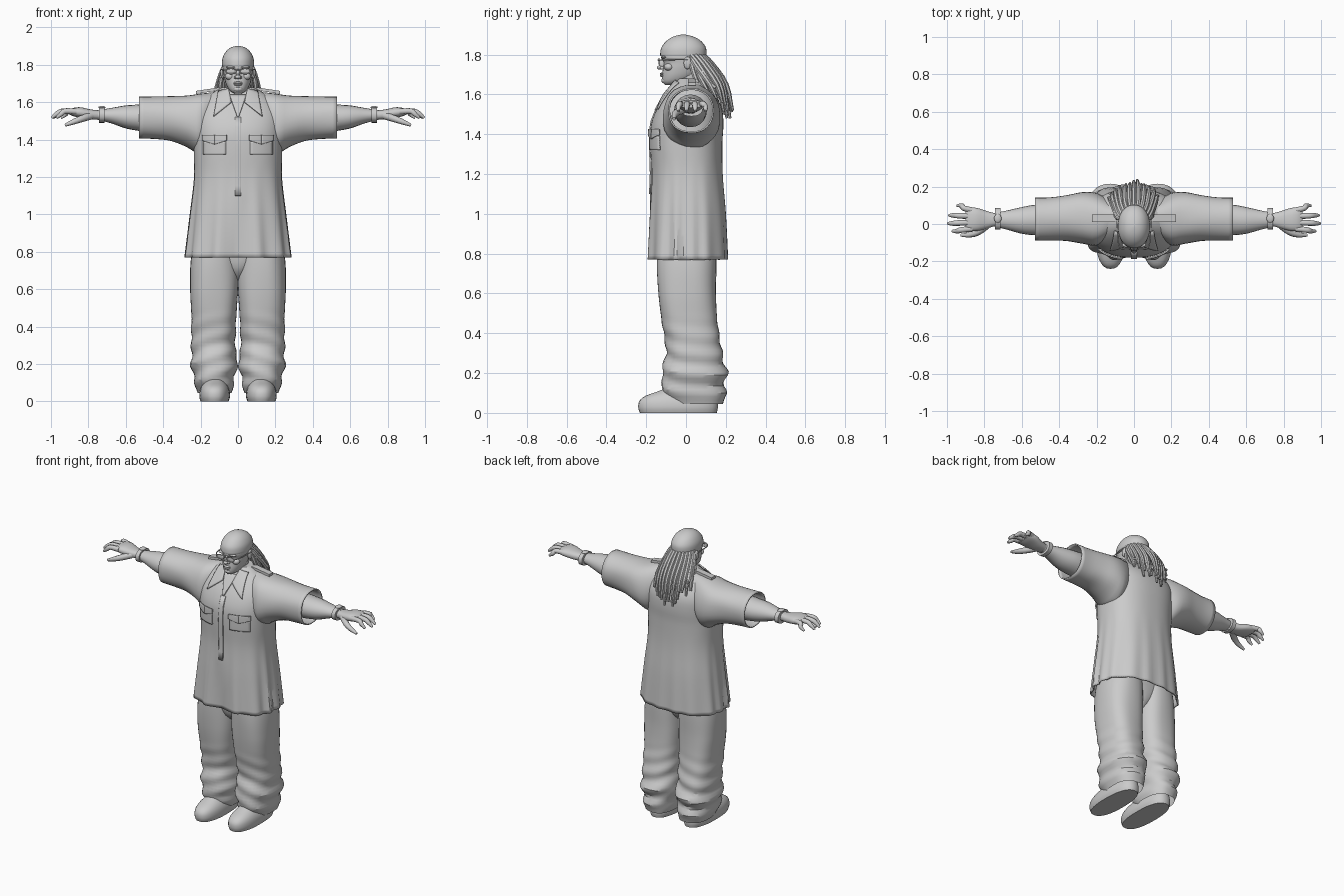
import bpy, bmesh, math, random
from mathutils import Vector

if "Cube" in bpy.data.objects:
    bpy.data.objects.remove(bpy.data.objects["Cube"])

random.seed(4)
mat = bpy.data.materials.new("plain_grey")
mat.diffuse_color = (0.6, 0.6, 0.6, 1)
mat.use_nodes = True
mat.node_tree.nodes["Principled BSDF"].inputs["Base Color"].default_value = mat.diffuse_color


def finish(name, bm, mirror=False, thick=0, angle=35):
    bmesh.ops.recalc_face_normals(bm, faces=bm.faces)
    me = bpy.data.meshes.new(name)
    bm.to_mesh(me)
    bm.free()
    ob = bpy.data.objects.new(name, me)
    bpy.context.collection.objects.link(ob)
    me.materials.append(mat)
    bpy.ops.object.select_all(action='DESELECT')
    ob.select_set(True)
    bpy.context.view_layer.objects.active = ob
    bpy.ops.object.shade_smooth_by_angle(angle=math.radians(angle))
    if thick:
        m = ob.modifiers.new("thickness", 'SOLIDIFY')
        m.thickness = thick
        m.offset = -1
    if mirror:
        ob.modifiers.new("mirror", 'MIRROR')
    return ob


def skin_rings(bm, rings, cap0=True, cap1=True):
    vs = [[bm.verts.new(p) for p in r] for r in rings]
    n = len(vs[0])
    for a, b in zip(vs, vs[1:]):
        for i in range(n):
            bm.faces.new((a[i], a[(i + 1) % n], b[(i + 1) % n], b[i]))
    if cap0:
        bm.faces.new(vs[0])
    if cap1:
        bm.faces.new(vs[-1])


def sample(tab, t):
    """Smooth interpolation of table rows keyed by their first value."""
    k = 0
    while k < len(tab) - 2 and t > tab[k + 1][0]:
        k += 1
    a, b = tab[k], tab[k + 1]
    p, q = tab[max(k - 1, 0)], tab[min(k + 2, len(tab) - 1)]
    h = b[0] - a[0]
    u = min(max((t - a[0]) / h, 0), 1)
    out = []
    for i in range(1, len(a)):
        m0 = (b[i] - p[i]) / (b[0] - p[0]) * h
        m1 = (q[i] - a[i]) / (q[0] - a[0]) * h
        out.append((2*u**3 - 3*u*u + 1)*a[i] + (u**3 - 2*u*u + u)*m0
                   + (3*u*u - 2*u**3)*b[i] + (u**3 - u*u)*m1)
    return out


def loft(name, tab, steps, n=32, power=2.0, axis='Z', fold=None, cap0=True, cap1=True, **kw):
    """Rows: (t, low1, high1, low2, high2), the extents of each cross-section."""
    bm = bmesh.new()
    rings = []
    for s in range(steps + 1):
        t = tab[0][0] + (tab[-1][0] - tab[0][0]) * s / steps
        l1, h1, l2, h2 = sample(tab, t)
        ring = []
        for i in range(n):
            th = 2 * math.pi * i / n
            c, d = math.cos(th), math.sin(th)
            f = fold(t, c, d) if fold else 1
            a = (l1 + h1)/2 + (h1 - l1)/2 * f * math.copysign(abs(c)**(2/power), c)
            b = (l2 + h2)/2 + (h2 - l2)/2 * f * math.copysign(abs(d)**(2/power), d)
            ring.append((a, b, t) if axis == 'Z' else (t, a, b))
        rings.append(ring)
    skin_rings(bm, rings, cap0, cap1)
    return finish(name, bm, **kw)


def tube(bm, pts, radii, n=8):
    """Round tapering strand through a few points."""
    rows = [(i, *p, r) for i, (p, r) in enumerate(zip(pts, radii))]
    cnt = (len(pts) - 1) * 3
    ps = [sample(rows, i / 3) for i in range(cnt + 1)]
    rings = []
    for i, p in enumerate(ps):
        tan = Vector(ps[min(i + 1, cnt)][:3]) - Vector(ps[max(i - 1, 0)][:3])
        u = tan.cross(Vector((0.31, 0.9, 0.2))).normalized()
        v = tan.normalized().cross(u)
        rings.append([Vector(p[:3]) + p[3] * (u * math.cos(k*2*math.pi/n) + v * math.sin(k*2*math.pi/n))
                      for k in range(n)])
    skin_rings(bm, rings)


def blob(name, loc, size, **kw):
    bm = bmesh.new()
    bmesh.ops.create_uvsphere(bm, u_segments=14, v_segments=8, radius=1)
    for v in bm.verts:
        v.co = Vector([loc[i] + v.co[i] * size[i] for i in range(3)])
    return finish(name, bm, **kw)


# Shirt body with hanging folds
TORSO = [(.77, -.282, .282, -.195, .21), (1.0, -.256, .256, -.185, .2), (1.2, -.235, .235, -.175, .185),
         (1.36, -.237, .237, -.18, .183), (1.45, -.24, .24, -.175, .188), (1.53, -.235, .235, -.145, .18),
         (1.6, -.2, .2, -.1, .145), (1.645, -.145, .145, -.065, .105), (1.68, -.085, .085, -.04, .08)]


def shirt_fold(z, c, d):
    k = max(0, (1.28 - z) / .51)
    th = math.atan2(d, abs(c))
    wave = math.sin(15 * th + 1.5 * math.sin(4 * th)) * (.035 if d < 0 else .02)
    split = .16 * max(0, (1.1 - z) / .33) * math.exp(-(c / .1) ** 2) if d < 0 else 0
    return 1 + k * wave - split


loft("shirt_body", TORSO, 40, 96, 2.4, fold=shirt_fold, cap0=False, thick=.008, angle=28)

# Wide short sleeves
SLEEVE = [(.12, -.06, .12, 1.40, 1.655), (.2, -.115, .165, 1.325, 1.648), (.27, -.105, .172, 1.36, 1.637),
          (.36, -.09, .155, 1.393, 1.632), (.45, -.088, .142, 1.403, 1.63), (.53, -.09, .14, 1.406, 1.63)]
loft("sleeve", SLEEVE, 16, 32, 2.2, 'X', cap1=False, mirror=True, thick=.008,
     fold=lambda x, c, d: 1 + .025 * math.sin(5 * math.atan2(d, c) + 14 * x) * (.75 - x))


def front_y(x, z):
    l, h, f, b = sample(TORSO, z)
    u = max(0, 1 - abs(x / h) ** 2.4)
    return (f + b)/2 - (b - f)/2 * u ** (1/2.4)


def patch(name, corners, lift, mirror=True):
    """Thin cloth piece that follows the shirt front; corners are (x, z)."""
    bm = bmesh.new()
    n = 8
    a, b, c, d = [Vector(p) for p in corners]
    g = []
    for i in range(n + 1):
        u = i / n
        row = [a.lerp(b, u).lerp(d.lerp(c, u), j / n) for j in range(n + 1)]
        g.append([bm.verts.new((p.x, front_y(p.x, p.y) - lift, p.y)) for p in row])
    for i in range(n):
        for j in range(n):
            bm.faces.new((g[i][j], g[i+1][j], g[i+1][j+1], g[i][j+1]))
    ob = finish(name, bm, mirror=mirror)
    m = ob.modifiers.new("thickness", 'SOLIDIFY')
    m.thickness = .008
    m.offset = 0


# Collar, placket and chest pockets
patch("collar_flap", [(.05, 1.672), (.105, 1.66), (.13, 1.525), (.035, 1.6)], .012)
patch("neckline", [(-.045, 1.64), (.045, 1.64), (.004, 1.52), (-.004, 1.52)], .005, False)
patch("placket", [(-.016, 1.52), (.016, 1.52), (.016, 1.1), (-.016, 1.1)], .003, False)
patch("pocket", [(.065, 1.39), (.185, 1.39), (.185, 1.32), (.065, 1.32)], .004)
patch("pocket_flap_inner", [(.06, 1.425), (.125, 1.425), (.125, 1.375), (.06, 1.395)], .010)
patch("pocket_flap_outer", [(.125, 1.425), (.19, 1.425), (.19, 1.395), (.125, 1.375)], .010)

# Shoulder straps
bm = bmesh.new()
bmesh.ops.create_cube(bm, size=1)
for v in bm.verts:
    x = .16 + v.co.x * .13
    v.co = (x, .03 + v.co.y * .04, 1.672 - (x - .095) * .15 + v.co.z * .016)
finish("shoulder_strap", bm, mirror=True)

# Baggy trousers with bunched hems
LEG = [(.045, .035, .215, -.07, .185), (.1, .02, .232, -.115, .2), (.14, .022, .236, -.115, .19),
       (.2, .0, .252, -.12, .207), (.25, .012, .246, -.11, .19), (.32, .014, .25, -.1, .178),
       (.45, .008, .25, -.122, .16), (.6, -.002, .257, -.14, .152), (.77, -.005, .25, -.145, .152),
       (.95, .0, .21, -.13, .14)]


def leg_fold(z, c, d):
    k = max(0, min(1, (.5 - z) / .2)) * min(1, max(0, (z - .05) / .06))
    return 1 + .045 * k * math.sin(62 * z + 2.4 * c + 1.3 * d) + .012 * math.sin(4 * math.atan2(d, c) + 9 * z)


loft("trouser_leg", LEG, 50, 36, 2.5, fold=leg_fold, cap0=False, mirror=True, angle=30)
loft("trouser_seat", [(.64, -.015, .015, -.05, .05), (.7, -.07, .07, -.11, .11),
                      (.8, -.18, .18, -.13, .135), (.95, -.2, .2, -.13, .14)], 12, 32, 2.4)

# Shoes with flat soles
SHOE = [(0, .05, .2, -.232, .155), (.025, .043, .207, -.24, .16), (.06, .046, .204, -.234, .158),
        (.085, .056, .194, -.205, .15), (.105, .068, .182, -.15, .14), (.135, .08, .17, -.075, .12)]
loft("shoe", SHOE, 14, 32, 2.4, mirror=True)

# Forearms and palms
loft("arm", [(.42, -.06, .105, 1.435, 1.6), (.53, -.06, .103, 1.447, 1.588), (.6, -.052, .09, 1.46, 1.583),
             (.68, -.03, .072, 1.488, 1.569), (.75, -.012, .058, 1.505, 1.558)], 14, 20, axis='X', mirror=True)
loft("palm", [(.74, -.01, .056, 1.507, 1.556), (.79, -.025, .07, 1.508, 1.562), (.84, -.037, .086, 1.517, 1.573),
              (.88, -.036, .088, 1.525, 1.57), (.9, -.03, .08, 1.533, 1.56)], 10, 20, 2.4, 'X', mirror=True)

# Fingers and thumb
bm = bmesh.new()
for y0, y1, tip in ((-.026, -.038, .975), (.008, .003, 1.0), (.042, .046, .993), (.073, .098, .95)):
    tube(bm, [(.865, y0, 1.55), (.5 * (.875 + tip), .5 * (y0 + y1), 1.552), (tip - .03, y1, 1.537),
              (tip - .004, y1, 1.516)], (.016, .0155, .0135, .007))
tube(bm, [(.785, -.005, 1.528), (.835, -.043, 1.512), (.88, -.058, 1.495), (.925, -.06, 1.477)],
     (.021, .019, .015, .008))
finish("fingers", bm, mirror=True, angle=50)

# Wristwatch
loft("wristband", [(.715, -.03, .085, 1.49, 1.572), (.742, -.03, .085, 1.49, 1.572)], 1, 20, 2.3, 'X', mirror=True)
blob("watch_face", (.728, .03, 1.572), (.02, .024, .008), mirror=True)

# Head, cap and neck
HEAD = [(1.648, -.022, .022, -.105, -.04), (1.66, -.042, .042, -.117, .0), (1.69, -.061, .061, -.12, .05),
        (1.73, -.073, .073, -.116, .08), (1.762, -.078, .078, -.112, .09), (1.78, -.08, .08, -.124, .095),
        (1.83, -.08, .08, -.12, .095)]
loft("head", HEAD, 22, 32, 2.2)
loft("neck", [(1.53, -.09, .09, -.12, .1), (1.6, -.068, .068, -.075, .085), (1.65, -.058, .058, -.06, .075),
              (1.74, -.055, .055, -.06, .075)], 10, 24)
CAP = [(1.792, -.083, .083, -.128, .1), (1.8, -.086, .086, -.13, .103), (1.835, -.083, .083, -.124, .1),
       (1.865, -.069, .069, -.102, .079), (1.885, -.05, .05, -.075, .05), (1.896, -.029, .029, -.048, .02),
       (1.901, -.008, .008, -.022, -.006)]
loft("cap", CAP, 22, 32, 2.1)

# Facial features
blob("nose_bridge", (0, -.12, 1.752), (.012, .017, .026))
blob("nose_tip", (0, -.13, 1.735), (.016, .016, .011))
blob("nostril", (.014, -.12, 1.733), (.009, .011, .008), mirror=True)
blob("upper_lip", (0, -.119, 1.704), (.026, .012, .006))
blob("lower_lip", (0, -.118, 1.694), (.022, .013, .007))
blob("chin", (0, -.108, 1.67), (.026, .016, .014))
blob("cheek", (.042, -.085, 1.738), (.028, .025, .02), mirror=True)
blob("brow", (.034, -.112, 1.787), (.03, .014, .008), mirror=True)
blob("ear", (.083, .008, 1.758), (.011, .02, .032), mirror=True)

# Spectacles: rims, bridge and side arms
bm = bmesh.new()
for s in (-1, 1):
    rim = [(s * (.038 + .028 * math.cos(k * math.pi / 6)), -.136, 1.766 + .014 * math.sin(k * math.pi / 6))
           for k in range(13)]
    tube(bm, rim, [.0032] * 13, 6)
    tube(bm, [(s * .066, -.136, 1.772), (s * .084, -.1, 1.774), (s * .09, .01, 1.776)], [.0035] * 3, 6)
tube(bm, [(-.01, -.136, 1.77), (0, -.14, 1.773), (.01, -.136, 1.77)], [.003] * 3, 6)
finish("spectacles", bm)
loft("spectacle_lens", [(1.753, .02, .056, -.136, -.132), (1.766, .011, .065, -.137, -.132),
                        (1.779, .02, .056, -.136, -.132)], 4, 12, mirror=True)

# Long dreadlocks falling down the back, two layers plus side strands
bm = bmesh.new()
for layer in range(2):
    cnt = 11 if layer else 12
    for i in range(cnt):
        u = -1 + 2 * i / (cnt - 1)
        a = u * 1.35
        x0, y0 = .078 * math.sin(a), .005 + .088 * math.cos(a)
        out = .10 * math.cos(a) + random.uniform(-.008, .012)
        x2 = u * .125 + random.uniform(-.012, .012)
        zt = 1.47 + .1 * u * u + random.uniform(-.01, .05) + .03 * layer
        y2 = .125 + out * .9 + .012 * layer
        tube(bm, [(x0 * .9, y0 * .9, 1.79 + .012 * layer), (x0 * 1.2, y0 + .022 + .018 * layer, 1.75),
                  (x0 * .7 + x2 * .5, (y0 + y2) / 2 + .03 + .01 * layer, 1.65),
                  (x2, y2, zt)], (.012, .013, .0125, .007), 7)
for s in (-1, 1):
    for k in range(3):
        tube(bm, [(s * .07, .02 + .02 * k, 1.785), (s * .09, .035 + .02 * k, 1.72),
                  (s * (.1 + .004 * k), .06 + .03 * k, 1.65), (s * .115, .085 + .035 * k, 1.6)],
             (.011, .013, .012, .007), 7)
finish("dreadlocks", bm, angle=50)
